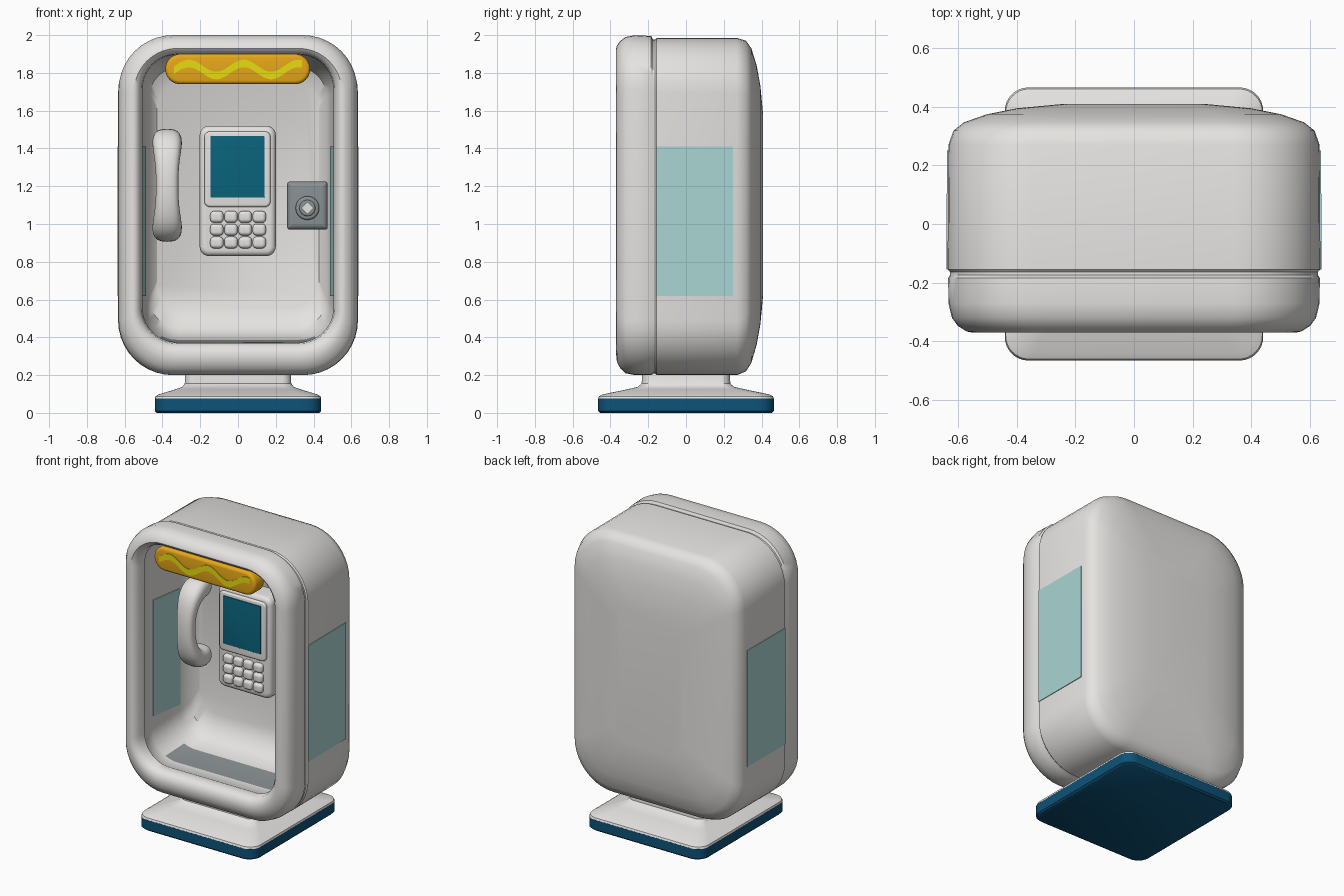
import bpy, bmesh, math
from mathutils import Vector

if "Cube" in bpy.data.objects:
    bpy.data.objects.remove(bpy.data.objects["Cube"])


def material(name, r, g, b):
    m = bpy.data.materials.new(name)
    m.diffuse_color = (r, g, b, 1)
    m.use_nodes = True
    m.node_tree.nodes["Principled BSDF"].inputs["Base Color"].default_value = m.diffuse_color
    return m


WHITE = material("warm_white", 0.78, 0.77, 0.75)
GLASS = material("pale_teal", 0.40, 0.67, 0.66)
BLUE = material("deep_blue", 0.004, 0.085, 0.19)
SCREEN = material("screen_blue", 0.003, 0.125, 0.20)
ORANGE = material("orange", 0.87, 0.42, 0.01)
YELLOW = material("yellow", 0.87, 0.79, 0.005)
GREY = material("steel_grey", 0.25, 0.28, 0.29)


def finish(name, bm, mats, angle=40):
    bmesh.ops.recalc_face_normals(bm, faces=bm.faces)
    me = bpy.data.meshes.new(name)
    bm.to_mesh(me)
    bm.free()
    ob = bpy.data.objects.new(name, me)
    bpy.context.collection.objects.link(ob)
    for m in mats:
        me.materials.append(m)
    bpy.ops.object.select_all(action='DESELECT')
    ob.select_set(True)
    bpy.context.view_layer.objects.active = ob
    bpy.ops.object.shade_smooth_by_angle(angle=math.radians(angle))
    return ob


def rounded_rect(u0, u1, v0, v1, r, n):
    r = min(r, (u1 - u0) / 2 - 1e-4, (v1 - v0) / 2 - 1e-4)
    corners = ((u1 - r, v1 - r), (u0 + r, v1 - r), (u0 + r, v0 + r), (u1 - r, v0 + r))
    return [(cu + r * math.cos((k + i / n) * math.pi / 2), cv + r * math.sin((k + i / n) * math.pi / 2))
            for k, (cu, cv) in enumerate(corners) for i in range(n + 1)]


def skin(bm, loops):
    rings = [[bm.verts.new(p) for p in loop] for loop in loops]
    for a, b in zip(rings, rings[1:]):
        for i in range(len(a)):
            j = (i + 1) % len(a)
            bm.faces.new((a[i], a[j], b[j], b[i]))
    bm.faces.new(rings[0])
    bm.faces.new(rings[-1])


def loft(name, rings, mats, axis='y', n=8, rule=None, angle=40):
    """Skin rounded rectangles (u0, u1, v0, v1, radius, level) stacked along an axis."""
    bm = bmesh.new()
    skin(bm, [[(u, l, v) if axis == 'y' else (u, v, l) for u, v in rounded_rect(a, b, c, d, r, n)]
              for a, b, c, d, r, l in rings])
    bmesh.ops.recalc_face_normals(bm, faces=bm.faces)
    if rule:
        for f in bm.faces:
            f.material_index = rule(f)
    return finish(name, bm, mats, angle)


def block(name, u0, u1, v0, v1, r, front, back, bevel, mat, n=5):
    """Block facing -y with a rounded front edge."""
    rings = [(u0, u1, v0, v1, r, back)]
    for i in range(5):
        t = i / 4 * math.pi / 2
        s = bevel * (1 - math.cos(t))
        rings.append((u0 + s, u1 - s, v0 + s, v1 - s, max(r - s, 0.003), front + bevel * (1 - math.sin(t))))
    return loft(name, rings, [mat], n=n)


# Booth shell: back dome, sides, seam, rolled front frame, hollow interior
shell = [
    (.25, .62, 1.58, .12, .408), (.40, .47, 1.73, .18, .394), (.50, .36, 1.84, .22, .374),
    (.58, .265, 1.93, .27, .346), (.615, .22, 1.97, .29, .318), (.632, .20, 1.985, .29, .27),
    (.635, .20, 1.985, .29, -.155), (.627, .208, 1.977, .28, -.163), (.627, .208, 1.977, .28, -.174),
    (.633, .20, 1.995, .29, -.184), (.632, .20, 2.0, .29, -.27), (.62, .21, 1.99, .28, -.32),
    (.60, .235, 1.97, .27, -.347), (.57, .27, 1.945, .25, -.366), (.55, .31, 1.93, .23, -.37),
    (.53, .345, 1.915, .20, -.36), (.513, .367, 1.90, .19, -.335), (.505, .375, 1.895, .18, -.28),
    (.52, .365, 1.90, .18, -.26), (.53, .36, 1.90, .19, -.17), (.503, .387, 1.873, .18, 0),
    (.49, .40, 1.86, .18, .08), (.47, .45, 1.83, .16, .16), (.43, .56, 1.75, .14, .2)]


def shell_rule(f):  # grey floor strip inside
    c = f.calc_center_median()
    return int(-.17 < c.y < 0 and c.z < .45 and f.normal.z > .9)


loft("booth_shell", [(-w, w, a, b, r, y) for w, a, b, r, y in shell], [WHITE, GREY], n=10, rule=shell_rule)

# Side windows, outside and inside
for s, side in ((-1, "left"), (1, "right")):
    for part, x0, y0, x1, y1 in (("outer", .636, -.155, .634, .25), ("inner", .526, -.16, .489, .075)):
        bm = bmesh.new()
        d = .003
        skin(bm, [[(s * (x0 + e), y0, z0), (s * (x1 + e), y1, z0), (s * (x1 + e), y1, z1), (s * (x0 + e), y0, z1)]
                  for e in (-d, d) for z0, z1 in ((.62, 1.41),)])
        finish(f"{side}_window_{part}", bm, [GLASS])

# Foot: blue slab and white flared pedestal
loft("foot_slab", [(-w, w, -w - .025, w + .025, .08, z) for w, z in
                   ((.43, 0), (.44, .01), (.44, .075))], [BLUE], axis='z')
loft("pedestal", [(-x, x, -y, y, r, z) for x, y, r, z in
                  ((.44, .465, .08, .0755), (.437, .46, .08, .088), (.42, .44, .08, .098), (.33, .31, .06, .125),
                   (.295, .255, .05, .138), (.282, .235, .05, .155), (.28, .23, .05, .23))], [WHITE], axis='z')

# Sign with a wavy stripe
block("sign", -.385, .382, 1.74, 1.90, .08, -.36, -.27, .02, ORANGE, n=8)
bm = bmesh.new()
xs = [-.34 + .68 * i / 60 for i in range(61)]
wave = [1.818 + .032 * math.cos((x - .03) / .29 * math.tau) for x in xs]
skin(bm, [[(x, y, z + h) for y, h in ((-.364, -.02), (-.364, .02), (-.358, .02), (-.358, -.02))]
          for x, z in zip(xs, wave)])
finish("sign_wave", bm, [YELLOW])

# Telephone housing, screen and keypad
block("phone_housing", -.203, .20, .83, 1.52, .05, .065, .21, .03, WHITE)
block("screen_surround", -.178, .172, 1.09, 1.49, .03, .048, .08, .012, WHITE)
block("screen", -.145, .14, 1.14, 1.465, .004, .043, .05, .001, SCREEN)
for row in range(3):
    for col in range(4):
        x, z = -.112 + .075 * col, 1.038 - .068 * row
        block(f"key_{row}_{col}", x - .035, x + .035, z - .031, z + .031, .02, .038, .075, .018, WHITE, n=3)

# Coin box with a round lock
block("coin_box", .26, .475, .97, 1.225, .015, .08, .21, .03, GREY)
block("lock_ring", .305, .43, 1.022, 1.147, .062, .06, .09, .012, GREY, n=8)
block("lock_collar", .325, .41, 1.042, 1.127, .042, .052, .07, .008, GREY, n=6)
bm = bmesh.new()
skin(bm, [[(.3675 + .033 * dx, y, 1.085 + .033 * dz) for dx, dz in ((1, 0), (0, 1), (-1, 0), (0, -1))]
          for y in (.044, .056)])
finish("lock_knob", bm, [WHITE])

# Handset: C-shaped sweep with wide ends (y, z offset, half width, half thickness)
half = [(.175, .235, .045, .045), (.165, .235, .068, .062), (.12, .235, .077, .068), (.07, .23, .08, .068),
        (.025, .20, .078, .06), (-.005, .14, .068, .048), (-.02, .07, .061, .043), (-.023, 0, .06, .042)]
path = half + [(y, -z, w, t) for y, z, w, t in half[-2::-1]]
loops = []
for i, (y, z, w, t) in enumerate(path):
    a, b = path[max(i - 1, 0)], path[min(i + 1, len(path) - 1)]
    tan = Vector((b[0] - a[0], b[1] - a[1])).normalized()
    if i in (0, len(path) - 1):
        tan = Vector((-1 if i == 0 else 1, 0))
    loop = []
    for k in range(16):
        c, s = math.cos(k * math.tau / 16), math.sin(k * math.tau / 16)
        c, s = math.copysign(abs(c) ** .75, c), math.copysign(abs(s) ** .75, s)
        loop.append((-.375 + w * c, y - tan.y * t * s, 1.205 + z + tan.x * t * s))
    loops.append(loop)
bm = bmesh.new()
skin(bm, loops)
handset = finish("handset", bm, [WHITE], 60)
sub = handset.modifiers.new("smooth", 'SUBSURF')
sub.levels = sub.render_levels = 1
